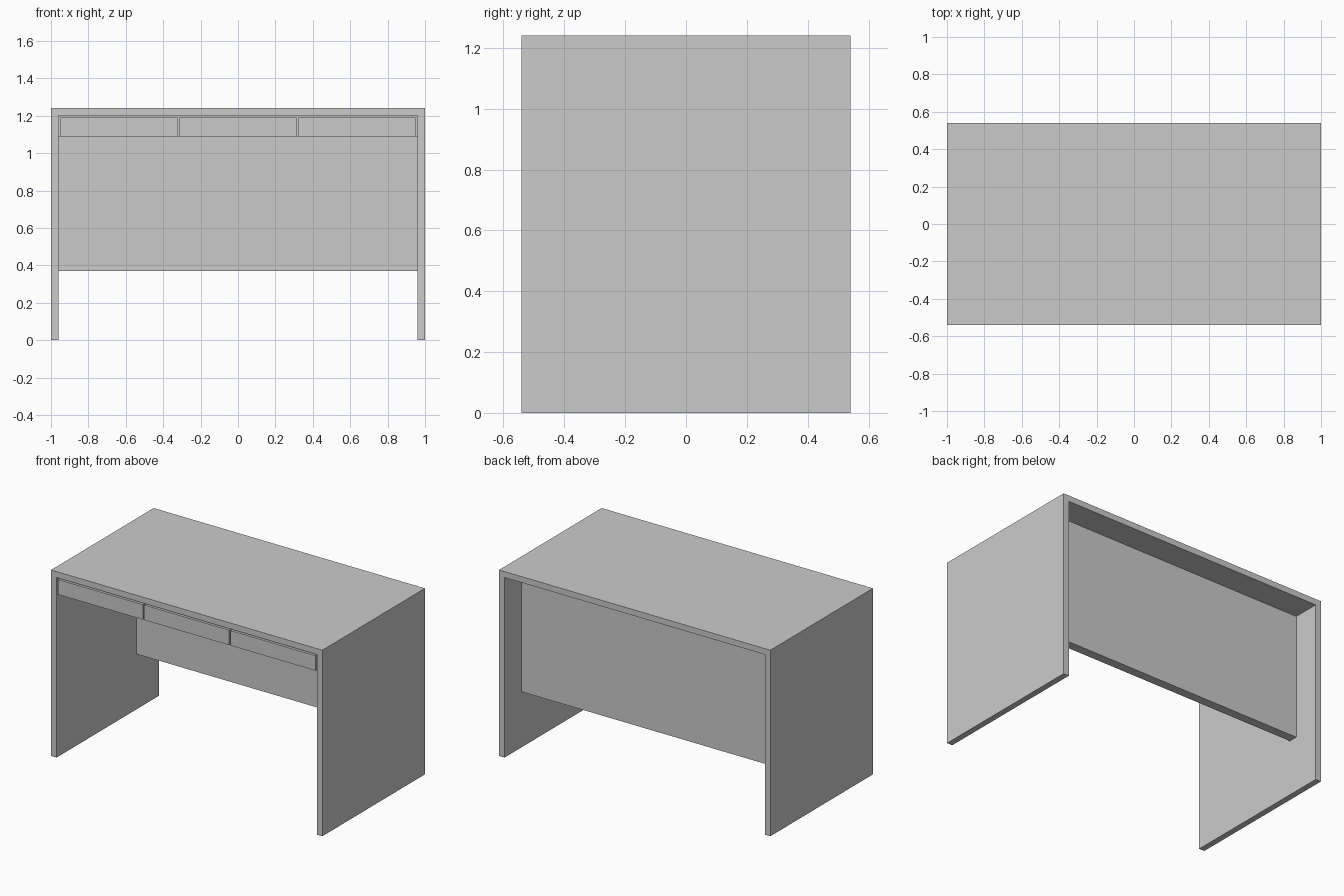
import bpy, bmesh

if "Cube" in bpy.data.objects:
    bpy.data.objects.remove(bpy.data.objects["Cube"])

HALF_X, HALF_Y, HEIGHT, T = 1.0, 0.54, 1.24, 0.04
IN_X, IN_Z = HALF_X - T, HEIGHT - T


def finish(name, bm):
    bmesh.ops.recalc_face_normals(bm, faces=bm.faces)
    mesh = bpy.data.meshes.new(name)
    bm.to_mesh(mesh)
    bm.free()
    obj = bpy.data.objects.new(name, mesh)
    bpy.context.collection.objects.link(obj)
    return obj


def extrude_profile(name, points, y0, y1):
    """Extrude an outline in the xz plane from y0 to y1."""
    bm = bmesh.new()
    face = bm.faces.new([bm.verts.new((x, y0, z)) for x, z in points])
    ext = bmesh.ops.extrude_face_region(bm, geom=[face])
    moved = [g for g in ext["geom"] if isinstance(g, bmesh.types.BMVert)]
    bmesh.ops.translate(bm, verts=moved, vec=(0, y1 - y0, 0))
    return finish(name, bm)


def box(name, x0, x1, y0, y1, z0, z1):
    return extrude_profile(name, [(x0, z0), (x1, z0), (x1, z1), (x0, z1)], y0, y1)


# Desk top and both side panels as one folded slab
extrude_profile("desk_shell", [
    (-HALF_X, 0), (-IN_X, 0), (-IN_X, IN_Z), (IN_X, IN_Z),
    (IN_X, 0), (HALF_X, 0), (HALF_X, HEIGHT), (-HALF_X, HEIGHT)],
    -HALF_Y, HALF_Y)

# Modesty panel set in from the back edge
box("modesty_panel", -IN_X, IN_X, 0.30, 0.36, 0.37, IN_Z)

# Drawer case behind the fronts
box("drawer_case", -IN_X, IN_X, -HALF_Y + 0.02, 0.30, 1.09, IN_Z)

# Three drawer fronts with narrow gaps
GAP = 0.01
width = (2 * IN_X - 4 * GAP) / 3
for i in range(3):
    x = -IN_X + GAP + i * (width + GAP)
    box(f"drawer_front_{i + 1}", x, x + width, -HALF_Y, -HALF_Y + 0.02, 1.09, IN_Z - GAP)
